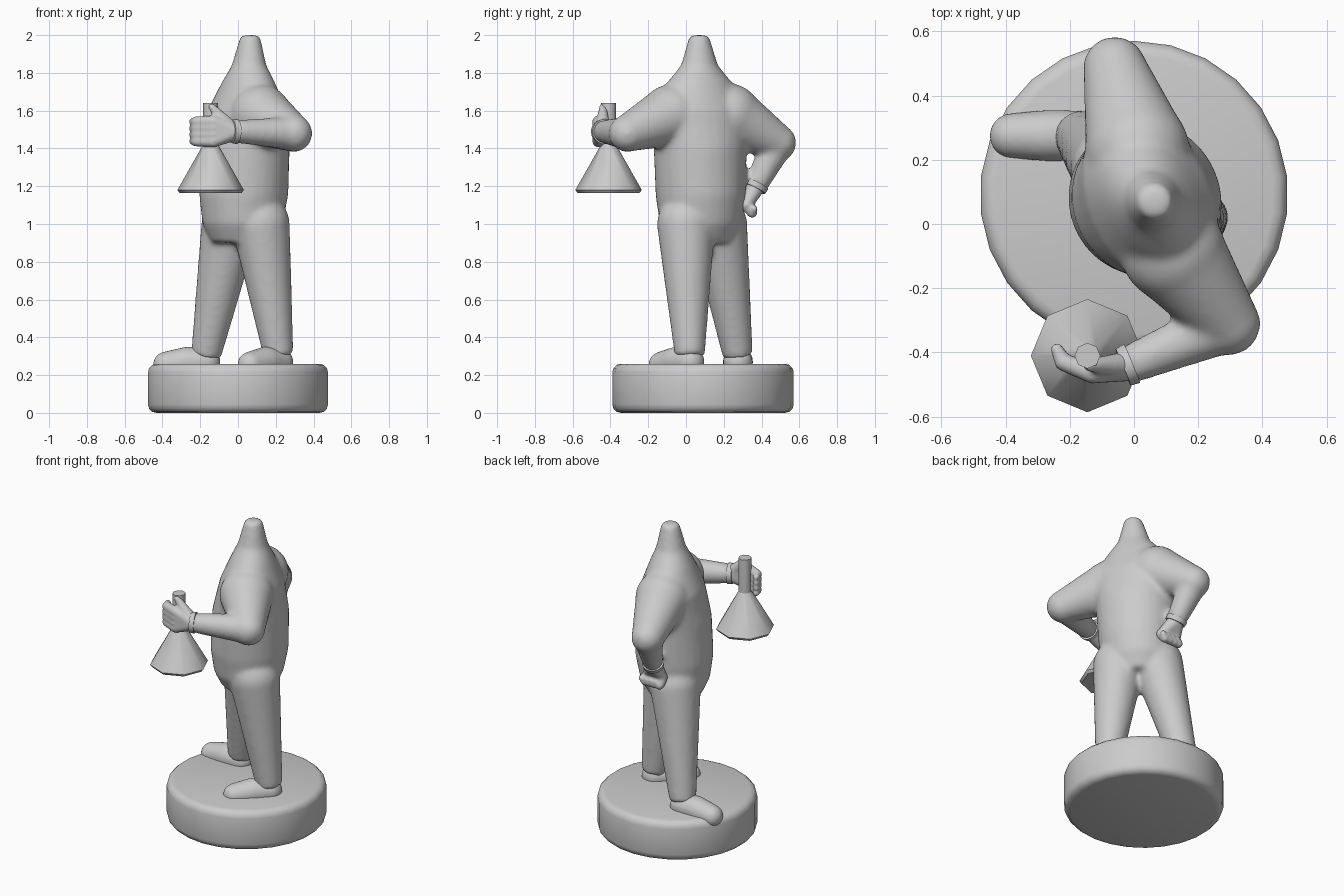
import bpy, bmesh, math
from mathutils import Vector, Matrix

default_cube = bpy.data.objects.get("Cube")
if default_cube:
    bpy.data.objects.remove(default_cube)

grey = bpy.data.materials.new("plain grey")
grey.use_nodes = True
grey.diffuse_color = (0.6, 0.6, 0.6, 1)
grey.node_tree.nodes["Principled BSDF"].inputs["Base Color"].default_value = grey.diffuse_color


def cone(bm, start, end, start_radius, end_radius, sides=24):
    """Tapered cylinder between two points."""
    start, end = Vector(start), Vector(end)
    axis = end - start
    turn = Vector((0, 0, 1)).rotation_difference(axis).to_matrix().to_4x4()
    bmesh.ops.create_cone(bm, cap_ends=True, segments=sides, depth=axis.length,
                          radius1=start_radius, radius2=end_radius,
                          matrix=Matrix.Translation((start + end) / 2) @ turn)


def ball(bm, point, radius):
    bmesh.ops.create_icosphere(bm, subdivisions=3, radius=radius,
                               matrix=Matrix.Translation(point))


def limb(bm, joints, radii):
    """Tapered segments with a ball at every joint."""
    for point, radius in zip(joints, radii):
        ball(bm, point, radius)
    for i in range(len(joints) - 1):
        cone(bm, joints[i], joints[i + 1], radii[i], radii[i + 1])


def stack(bm, bottom, top, heading, rings):
    """Skin upright elliptical rings, each (height, width, depth), around a leaning line."""
    sides = 28
    bottom, top = Vector(bottom), Vector(top)
    turn = Matrix.Rotation(heading, 3, "Z")
    loops = []
    for height, width, depth in rings:
        centre = bottom.lerp(top, (height - bottom.z) / (top.z - bottom.z))
        loop = []
        for k in range(sides):
            angle = math.tau * k / sides
            offset = turn @ Vector((width * math.cos(angle), depth * math.sin(angle), 0))
            loop.append(bm.verts.new(centre + offset))
        loops.append(loop)
    for lower, upper in zip(loops, loops[1:]):
        for k in range(sides):
            following = (k + 1) % sides
            bm.faces.new((lower[k], lower[following], upper[following], upper[k]))
    bm.faces.new(reversed(loops[0]))
    bm.faces.new(loops[-1])


def finish(name, bm, angle=40):
    mesh = bpy.data.meshes.new(name)
    bm.to_mesh(mesh)
    bm.free()
    mesh.materials.append(grey)
    part = bpy.data.objects.new(name, mesh)
    bpy.context.collection.objects.link(part)
    bpy.ops.object.select_all(action="DESELECT")
    part.select_set(True)
    bpy.context.view_layer.objects.active = part
    bpy.ops.object.shade_smooth_by_angle(angle=math.radians(angle))
    return part


def fuse(part, voxel, passes):
    """Merge overlapping pieces into one soft skin."""
    remesh = part.modifiers.new("fuse", "REMESH")
    remesh.mode = "VOXEL"
    remesh.voxel_size = voxel
    remesh.use_smooth_shade = True
    soften = part.modifiers.new("soften", "SMOOTH")
    soften.iterations = passes


def hand(name, wrist, knuckle, bend, tip, spread, thumb):
    """Four fingers fanned from the wrist, plus a thumb."""
    bm = bmesh.new()
    for finger in range(4):
        shift = Vector(spread) * (finger - 1.5)
        joints = [Vector(wrist)] + [Vector(joint) + shift for joint in (knuckle, bend, tip)]
        limb(bm, joints, (.05, .032, .028, .02))
    limb(bm, (wrist, thumb), (.045, .02))
    fuse(finish(name, bm), .008, 7)


# Round base with rolled edges
bm = bmesh.new()
cone(bm, (0, .09, 0), (0, .09, .26), .48, .48, sides=26)
base = finish("base", bm, angle=120)
roll = base.modifiers.new("rolled_edge", "BEVEL")
roll.width = .045
roll.segments = 3
roll.limit_method = "ANGLE"
roll.angle_limit = math.radians(50)

# Clothed body: torso, legs and sleeves
left_ankle, right_ankle = Vector((.215, .02, .3)), Vector((-.17, .275, .3))
left_wrist, right_wrist = Vector((-.02, -.44, 1.49)), Vector((-.02, .37, 1.2))
left_elbow, right_elbow = Vector((.295, -.31, 1.48)), Vector((-.06, .485, 1.43))
body = bmesh.new()
stack(body, (.02, .08, .9), (.065, .07, 2), math.radians(-64), [
    (.9, .16, .16), (1, .22, .21), (1.15, .24, .235), (1.4, .25, .23), (1.6, .28, .19),
    (1.75, .18, .13), (1.84, .1, .09), (2, .052, .052)])
for hip, ankle in (((.12, 0, 1), left_ankle), ((-.04, .17, 1), right_ankle)):
    cone(body, hip, ankle, .155, .08)
    ball(body, hip, .155)
for shoulder, elbow, wrist in (((.12, -.08, 1.575), left_elbow, left_wrist),
                               ((.01, .23, 1.58), right_elbow, right_wrist)):
    limb(body, (Vector(shoulder), elbow), (.165, .1))
    cone(body, elbow, wrist, .09, .06)
fuse(finish("clothed_body", body), .014, 12)

# Cuffs at the end of each sleeve
for side, elbow, wrist in (("left", left_elbow, left_wrist), ("right", right_elbow, right_wrist)):
    along = (wrist - elbow).normalized() * .015
    cuff = bmesh.new()
    cone(cuff, wrist - along, wrist + along, .066, .062)
    finish(side + "_cuff", cuff)

# Shoes, each sunk into the base along a flat sole
for side, ankle, heading in (("left", left_ankle, 225), ("right", right_ankle, 180)):
    angle = math.radians(heading)
    forward = Vector((math.cos(angle), math.sin(angle), 0))
    drop = Vector((0, 0, -.03))
    shoe = bmesh.new()
    limb(shoe, (ankle + drop, ankle + drop + forward * .1, ankle + drop * 1.5 + forward * .21),
         (.078, .08, .07))
    fuse(finish(side + "_shoe", shoe), .01, 4)

# Left hand grips the flask neck, right hand curls on the hip
hand("left_hand", wrist=left_wrist, knuckle=(-.13, -.465, 1.49), bend=(-.22, -.43, 1.49),
     tip=(-.24, -.39, 1.49), spread=(0, 0, .035), thumb=(-.14, -.44, 1.62))
hand("right_hand", wrist=right_wrist, knuckle=(0, .32, 1.1), bend=(0, .35, 1.06),
     tip=(.02, .36, 1.08), spread=(.035, 0, 0), thumb=(.07, .32, 1.1))

# Eight-sided conical flask with a chamfered foot and straight neck
flask = bmesh.new()
levels = [Vector((-.145, -.41, height)) for height in (1.163, 1.18, 1.42, 1.64)]
widths = (.163, .176, .04, .04)
for i in range(3):
    cone(flask, levels[i], levels[i + 1], widths[i], widths[i + 1], sides=8)
finish("flask", flask, angle=50)
